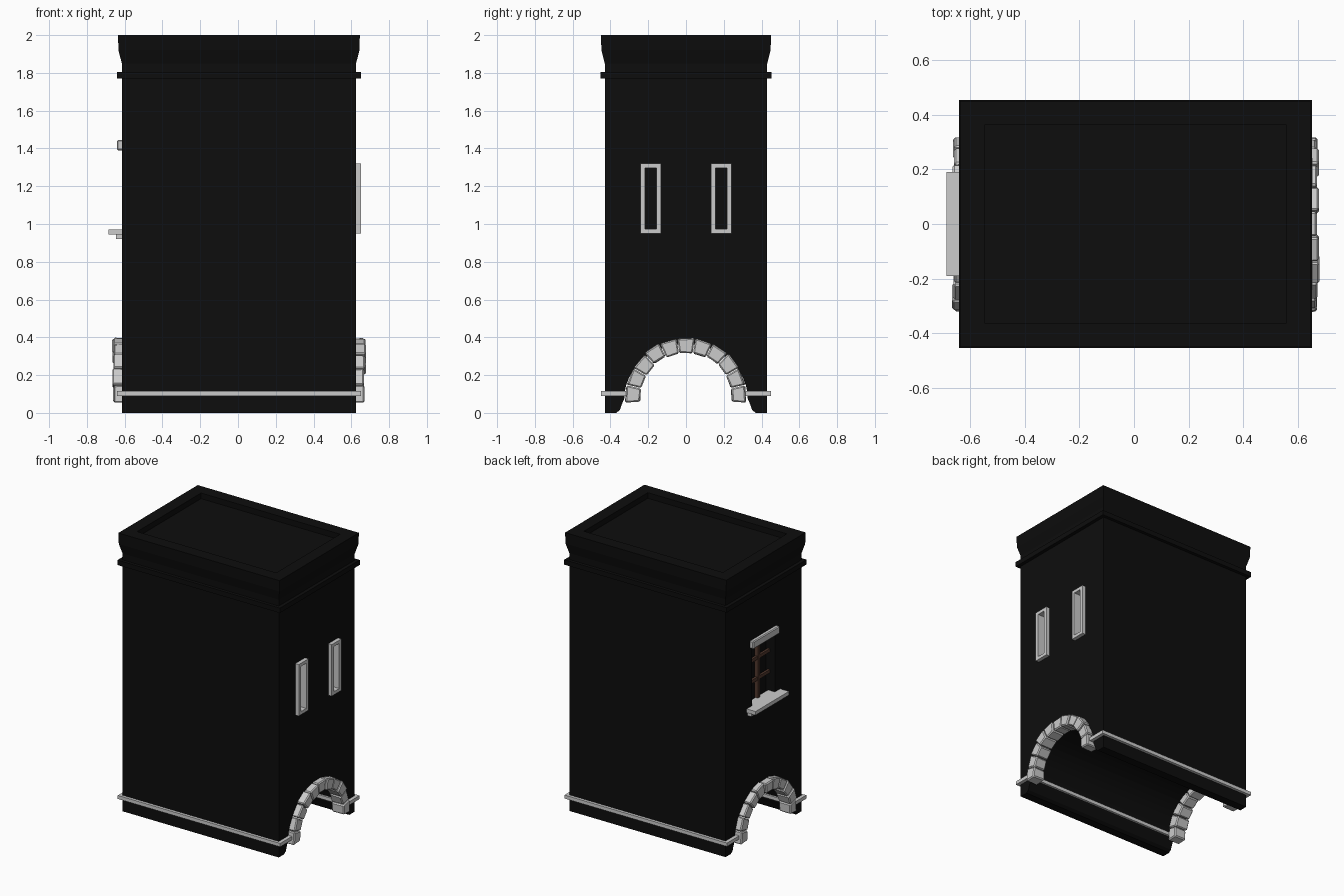
import bpy, bmesh, random
from math import sin, cos, pi, radians

if "Cube" in bpy.data.objects:
    bpy.data.objects.remove(bpy.data.objects["Cube"])

random.seed(4)
CX, HX, HY = 0.005, 0.62, 0.43      # body centre and half sizes


def material(name, color):
    m = bpy.data.materials.new(name)
    m.diffuse_color = (*color, 1)
    m.use_nodes = True
    m.node_tree.nodes["Principled BSDF"].inputs["Base Color"].default_value = m.diffuse_color
    return m


DARK = material("dark_wall", (0.004, 0.004, 0.004))
WOOD = material("wood", (0.085, 0.04, 0.027))


def finish(name, bm, mat=None):
    bmesh.ops.recalc_face_normals(bm, faces=bm.faces)
    me = bpy.data.meshes.new(name)
    bm.to_mesh(me)
    bm.free()
    ob = bpy.data.objects.new(name, me)
    bpy.context.collection.objects.link(ob)
    if mat:
        me.materials.append(mat)
    return ob


def add_box(bm, x, y, z):
    vs = [bm.verts.new((a, b, c)) for a in x for b in y for c in z]
    for f in ((0, 1, 3, 2), (4, 6, 7, 5), (0, 4, 5, 1), (2, 3, 7, 6), (0, 2, 6, 4), (1, 5, 7, 3)):
        bm.faces.new([vs[i] for i in f])
    return vs


def boxes(name, items, mat=None, bevel=0):
    bm = bmesh.new()
    for it in items:
        add_box(bm, *it)
    if bevel:
        bmesh.ops.bevel(bm, geom=bm.edges[:], offset=bevel, segments=1, affect='EDGES')
    return finish(name, bm, mat)


def prism(name, pts, x0, x1, mat=None):
    """Extrude a (y, z) outline along x."""
    bm = bmesh.new()
    f = bm.faces.new([bm.verts.new((x0, y, z)) for y, z in pts])
    r = bmesh.ops.extrude_face_region(bm, geom=[f])
    for v in r["geom"]:
        if isinstance(v, bmesh.types.BMVert):
            v.co.x = x1
    return finish(name, bm, mat)


# Tower body with the vaulted passage in its outline
side = [(0.37, 0), (0.35, 0.015), (0.34, 0.045)]
vault = [(0.327 * cos(pi * i / 24), 0.075 + 0.29 * sin(pi * i / 24)) for i in range(25)]
outline = [(HY, 1.85), (HY, 0)] + side + vault + [(-y, z) for y, z in reversed(side)]
outline += [(-HY, 0), (-HY, 1.85)]
body = prism("tower_body", outline, CX - HX, CX + HX, DARK)

# Window recesses cut into the two end walls
SLITS = (-0.187, 0.187)
cuts = [((0.55, 0.75), (y - 0.04, y + 0.04), (0.965, 1.305)) for y in SLITS]
cuts.append(((-0.75, -0.545), (-0.13, 0.13), (0.96, 1.41)))
cutter = boxes("window_cutter", cuts)
cutter.hide_render = True
mod = body.modifiers.new("windows", 'BOOLEAN')
mod.operation = 'DIFFERENCE'
mod.solver = 'EXACT'
mod.object = cutter
bpy.context.view_layer.objects.active = body
bpy.ops.object.modifier_apply(modifier=mod.name)
bpy.data.objects.remove(cutter)

# Flared parapet with a sunken roof
bm = bmesh.new()
prev = None
for off, z in ((0, 1.85), (0.018, 1.92), (0.02, 2.0), (-0.068, 2.0), (-0.068, 1.96)):
    ring = [bm.verts.new((CX + sx * (HX + off), sy * (HY + off), z))
            for sx, sy in ((-1, -1), (1, -1), (1, 1), (-1, 1))]
    if prev:
        for i in range(4):
            j = (i + 1) % 4
            bm.faces.new((prev[i], prev[j], ring[j], ring[i]))
    prev = ring
bm.faces.new(prev)
finish("parapet", bm, DARK)

# Upper dark band and the pale base bands around both piers
BX = (CX - 0.645, CX + 0.645)
boxes("upper_band", [(BX, (-0.453, 0.453), (1.77, 1.805))], DARK)
boxes("base_bands", [(BX, (-0.45, -0.31), (0.09, 0.115)), (BX, (0.31, 0.45), (0.09, 0.115))])


# Voussoir stones around each passage mouth
def arch(name, sgn):
    bm = bmesh.new()
    n, a0 = 11, radians(-4)
    step = (pi - 2 * a0) / n
    for i in range(n):
        lo, hi = a0 + i * step + 0.006, a0 + (i + 1) * step - 0.006
        r0, r1 = 0.243 + random.uniform(0, 0.008), 0.322 + random.uniform(-0.004, 0.006)
        face = 0.666 + random.uniform(-0.005, 0.007)
        vs = add_box(bm, (0.57, face), (r0, r1), (lo, hi))
        for v in vs:
            x, r, a = v.co
            r += random.uniform(-0.003, 0.003)
            v.co = (CX + sgn * x, r * cos(a), 0.075 + r * sin(a))
    bmesh.ops.bevel(bm, geom=bm.edges[:], offset=0.007, segments=1, affect='EDGES')
    finish(name, bm)


arch("arch_stones_right", 1)
arch("arch_stones_left", -1)

# Slit window frames on the right wall
FX = (0.56, 0.652)
frames = []
for y in SLITS:
    for s in (-1, 1):
        frames.append((FX, sorted((y + s * 0.03, y + s * 0.055)), (0.95, 1.32)))
    for z in (0.95, 1.297):
        frames.append((FX, (y - 0.03, y + 0.03), (z, z + 0.023)))
boxes("slit_window_frames", frames)

# Left window: stepped sill, lintel and wooden bars
prism_sill = [((-0.685, -0.56), (-0.19, 0.19), (0.945, 0.972)),
              ((-0.645, -0.56), (-0.18, 0.18), (0.92, 0.945))]
boxes("window_sill", prism_sill)
boxes("window_lintel", [((-0.64, -0.56), (-0.15, 0.15), (1.39, 1.445))], bevel=0.006)
bars = [((-0.58, -0.555), (-0.013, 0.013), (0.96, 1.40))]
bars += [((-0.575, -0.558), (-0.13, 0.13), (z - 0.012, z + 0.012)) for z in (1.11, 1.26)]
boxes("window_bars", bars, WOOD)
